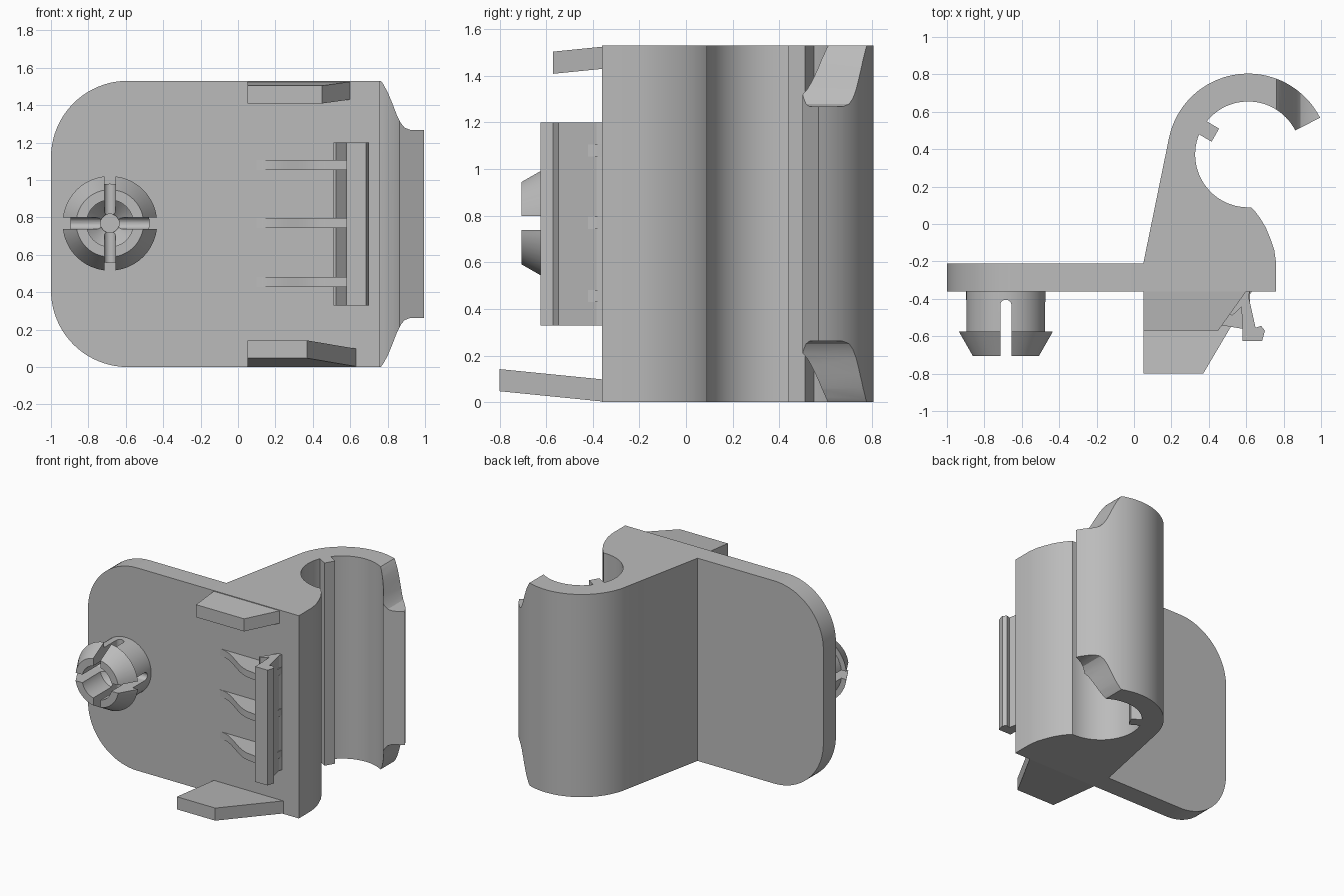
import bpy, bmesh, math
from mathutils import Vector

default = bpy.data.objects.get("Cube")
if default:
    bpy.data.objects.remove(default)

HEIGHT = 1.53
FRONT = -0.36

grey = bpy.data.materials.new("plain_grey")
grey.use_nodes = True
grey.diffuse_color = (0.5, 0.5, 0.5, 1)
grey.node_tree.nodes["Principled BSDF"].inputs["Base Color"].default_value = (0.5, 0.5, 0.5, 1)


def finish(name, bm):
    bmesh.ops.recalc_face_normals(bm, faces=bm.faces)
    mesh = bpy.data.meshes.new(name)
    bm.to_mesh(mesh)
    bm.free()
    mesh.materials.append(grey)
    obj = bpy.data.objects.new(name, mesh)
    bpy.context.collection.objects.link(obj)
    return obj


def prism(name, outline, low, high, axis="z", lean=0.0):
    """Extrude an outline along an axis; lean raises it as it leaves the plate."""
    place = {"x": lambda a, b, t: (t, b, a),
             "y": lambda a, b, t: (a, t, b),
             "z": lambda a, b, t: (a, b, t + lean * (FRONT - b))}[axis]
    bm = bmesh.new()
    ends = [[bm.verts.new(place(a, b, t)) for a, b in outline] for t in (low, high)]
    bm.faces.new(ends[0])
    bm.faces.new(reversed(ends[1]))
    for i in range(len(outline)):
        j = (i + 1) % len(outline)
        bm.faces.new((ends[0][i], ends[0][j], ends[1][j], ends[1][i]))
    return finish(name, bm)


def arc(cx, cy, r, start, end, steps):
    angles = [math.radians(start + (end - start) * i / steps) for i in range(steps + 1)]
    return [(cx + r * math.cos(a), cy + r * math.sin(a)) for a in angles]


def activate(obj):
    bpy.ops.object.select_all(action="DESELECT")
    obj.select_set(True)
    bpy.context.view_layer.objects.active = obj


def smooth(obj):
    activate(obj)
    bpy.ops.object.shade_smooth_by_angle(angle=math.radians(25))


def cut(obj, cutter):
    cutter.hide_render = True
    mod = obj.modifiers.new("cut", "BOOLEAN")
    mod.operation = "DIFFERENCE"
    mod.solver = "EXACT"
    mod.object = cutter
    activate(obj)
    bpy.ops.object.modifier_apply(modifier=mod.name)
    bpy.data.objects.remove(cutter)


# Mounting plate with two rounded corners
R = 0.41
plate = prism("mounting_plate",
              [(0.05, 0)] + [(0.05, HEIGHT)]
              + arc(R - 1, HEIGHT - R, R, 90, 180, 20)
              + arc(R - 1, R, R, 180, 270, 20),
              FRONT, -0.21, "y")
smooth(plate)

# Body with curved hook
hook = (0.61, 0.372)
body = prism("hook_body",
             [(0.05, FRONT), (0.05, -0.21)]
             + arc(*hook, 0.432, 167.7, 27, 40)
             + arc(*hook, 0.283, 27, 273, 56)
             + [(0.645, 0.07), (0.675, 0.03), (0.705, -0.02), (0.73, -0.08),
                (0.75, -0.14), (0.76, -0.21), (0.76, FRONT)],
             0, HEIGHT)

# Swept notches at both ends of the hook lip
sweep = [(0.755, -0.01), (0.775, 0.015), (0.80, 0.06), (0.825, 0.12), (0.85, 0.185),
         (0.87, 0.225), (0.89, 0.25), (0.92, 0.262), (1.2, 0.262), (1.2, -0.01)]
cut(body, prism("low_notch", sweep, 0.3, 1, "y"))
cut(body, prism("high_notch", [(x, HEIGHT - z) for x, z in sweep], 0.3, 1, "y"))
smooth(body)

# Gripping tooth inside the hook
prism("grip_tooth", [(0.335, 0.487), (0.415, 0.44), (0.455, 0.51), (0.375, 0.557)], 0, HEIGHT)

# Leaning guide tabs
prism("upper_tab", [(0.05, FRONT), (0.05, -0.57), (0.45, -0.57), (0.60, FRONT)],
      1.43, 1.525, lean=-0.1)
prism("lower_tab", [(0.05, FRONT), (0.05, -0.8), (0.37, -0.8), (0.63, FRONT)],
      0.003, 0.098, lean=0.1)

# Latch bar with its stem and side wing
prism("latch_bar",
      [(0.57, -0.39), (0.61, -0.375), (0.65, -0.555), (0.68, -0.545), (0.70, -0.57),
       (0.685, -0.625), (0.58, -0.625), (0.58, -0.54)], 0.33, 1.2)
prism("latch_wing", [(0.62, FRONT), (0.59, FRONT), (0.51, -0.48), (0.525, -0.49), (0.60, -0.42)],
      0.33, 1.2)

# Curved ribs carrying the latch
curve = []
for i in range(15):
    t = i / 14
    curve.append((0.10 + 0.39 * t, FRONT - 0.185 * t * t * (3 - 2 * t)))
for i, z in enumerate((0.455, 0.77, 1.08)):
    rib = prism(f"latch_rib_{i + 1}",
                curve + [(0.58, -0.56), (0.62, -0.455), (0.62, FRONT)],
                z - 0.026, z + 0.026)
    smooth(rib)

# Push-in clip, turned around an axis pointing forward
centre = Vector((-0.685, 0, 0.768))
profile = [(0, FRONT), (0.212, FRONT), (0.212, -0.575), (0.253, -0.575), (0.18, -0.705),
           (0.125, -0.705), (0.125, -0.49), (0.05, -0.41), (0.05, -0.39), (0, -0.39)]
bm = bmesh.new()
verts = [bm.verts.new(centre + Vector((r, y, 0))) for r, y in profile]
edges = [bm.edges.new(pair) for pair in zip(verts, verts[1:])]
bmesh.ops.spin(bm, geom=verts + edges, cent=centre, axis=(0, 1, 0),
               angle=math.tau, steps=48, use_duplicate=False)
bmesh.ops.remove_doubles(bm, verts=bm.verts, dist=0.0005)
clip = finish("push_clip", bm)

# Crossed slots with rounded ends
for axis, across, along in (("z", centre.x, centre.z), ("x", centre.z, centre.x)):
    slot = [(across - 0.03, -0.9), (across + 0.03, -0.9)] + arc(across, -0.435, 0.03, 0, 180, 10)
    cut(clip, prism("slot", slot, along - 0.4, along + 0.4, axis))
smooth(clip)
